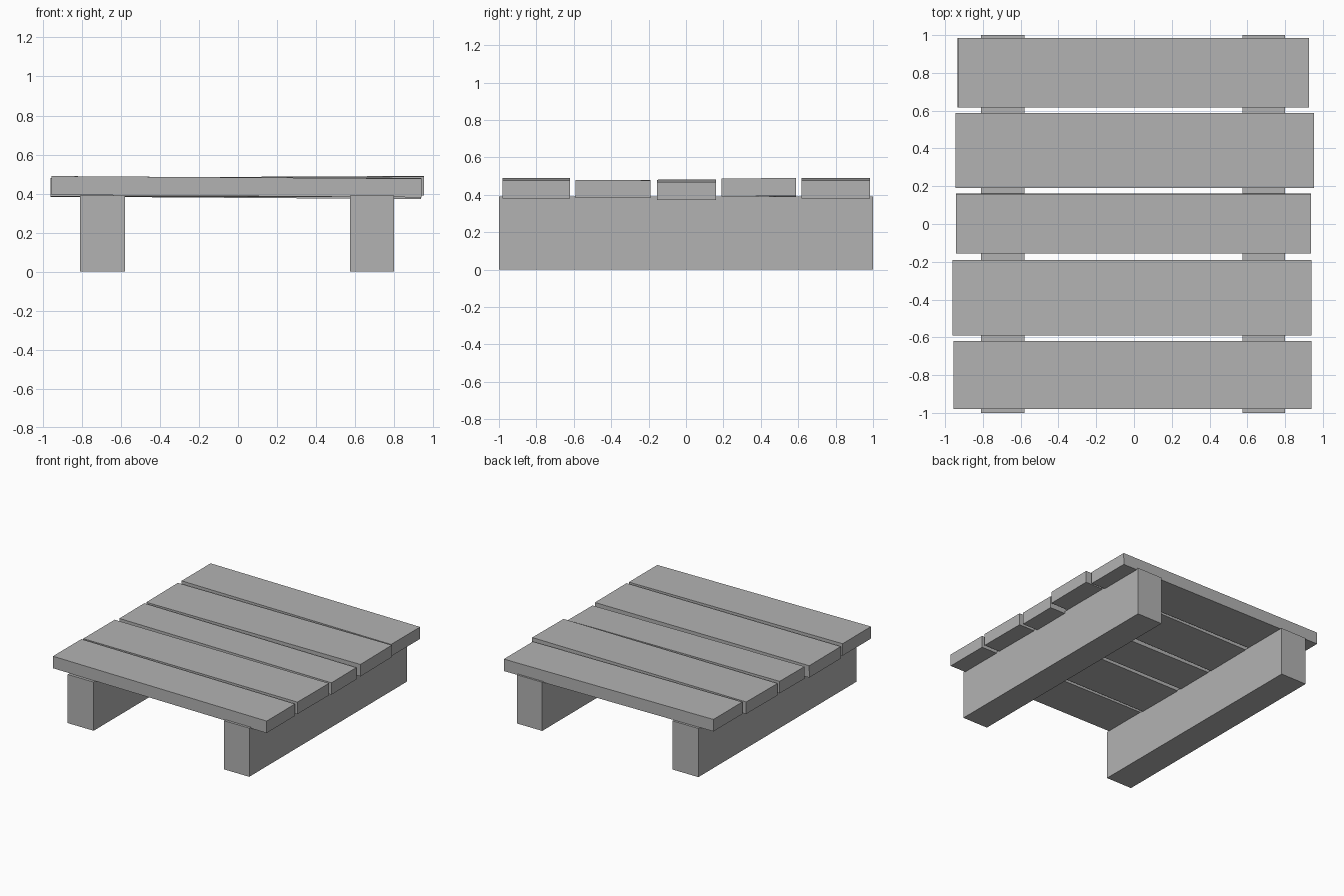
import bpy
import math

if "Cube" in bpy.data.objects:
    bpy.data.objects.remove(bpy.data.objects["Cube"])

# One plain grey for the whole pallet
grey = bpy.data.materials.new("plain_grey")
grey.diffuse_color = (0.45, 0.45, 0.45, 1.0)
grey.use_nodes = True
grey.node_tree.nodes["Principled BSDF"].inputs["Base Color"].default_value = grey.diffuse_color


def box(name, x0, x1, y0, y1, z0, z1, tilt=0.0, roll=0.0):
    """Box between limits, tilted about y and rolled about x (radians)."""
    centre = ((x0 + x1) / 2, (y0 + y1) / 2, (z0 + z1) / 2)
    bpy.ops.mesh.primitive_cube_add(size=1, location=centre, rotation=(roll, tilt, 0))
    ob = bpy.context.object
    ob.name = name
    ob.scale = (x1 - x0, y1 - y0, z1 - z0)
    ob.data.materials.append(grey)
    return ob


# Two long bearers running front to back
box("left_bearer", -0.81, -0.58, -1.0, 1.0, 0.0, 0.39)
box("right_bearer", 0.575, 0.80, -1.0, 1.0, 0.0, 0.39)

# Deck planks: x0, x1, y0, y1, centre height, drop from left to right, roll
planks = [
    (-0.955, 0.94, -0.98, -0.62, 0.435, 0.013, 0.0),
    (-0.96, 0.94, -0.59, -0.19, 0.431, 0.001, -0.004),
    (-0.943, 0.937, -0.155, 0.16, 0.427, 0.013, 0.006),
    (-0.945, 0.953, 0.19, 0.588, 0.436, -0.009, 0.008),
    (-0.933, 0.925, 0.618, 0.985, 0.435, 0.013, 0.0),
]
HALF = 0.048
for i, (x0, x1, y0, y1, z, drop, roll) in enumerate(planks, 1):
    box(f"deck_plank_{i}", x0, x1, y0, y1, z - HALF, z + HALF,
        math.atan2(drop, x1 - x0), roll)
